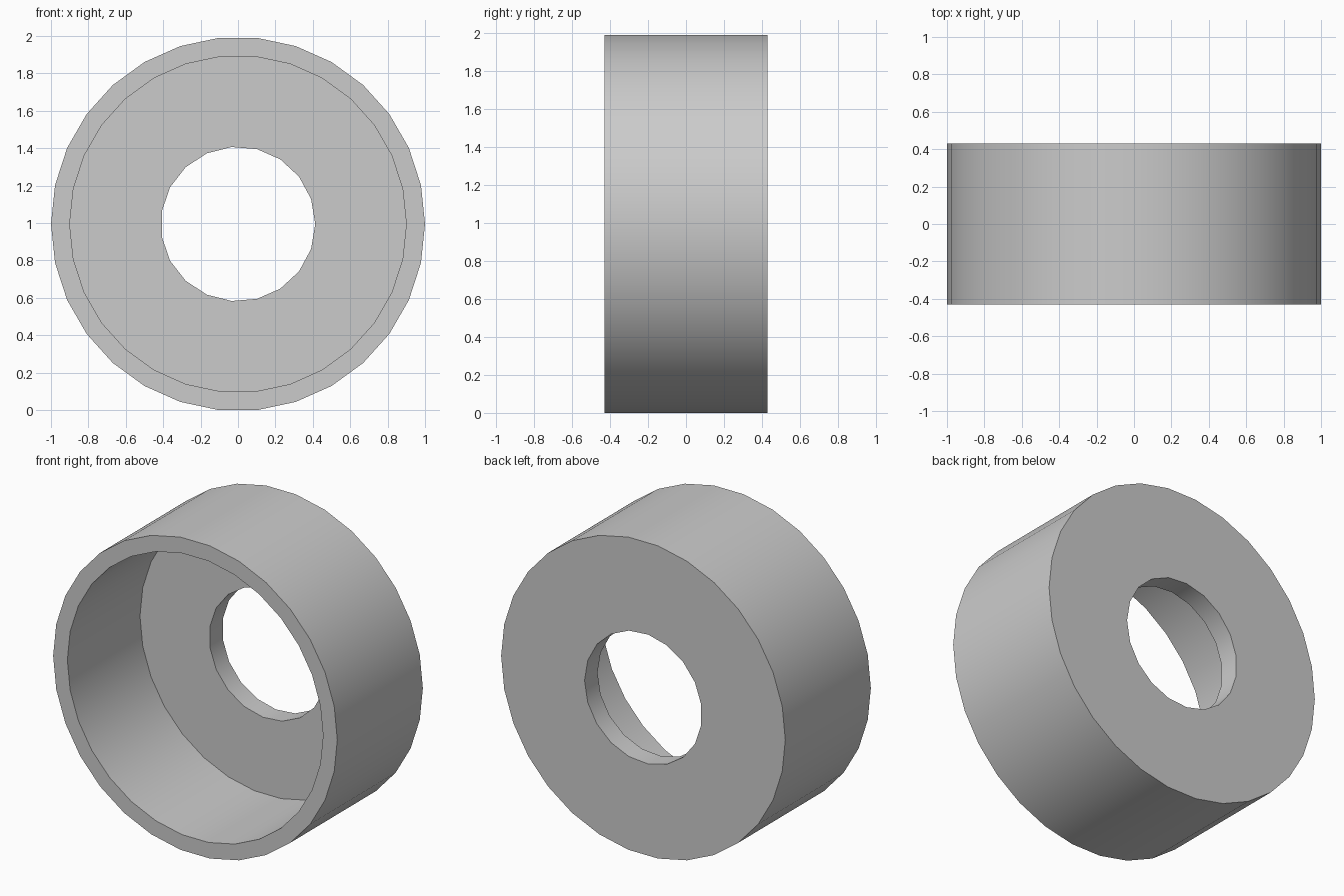
import bpy
import bmesh
from math import cos, sin, tau, radians

cube = bpy.data.objects.get("Cube")
if cube:
    bpy.data.objects.remove(cube)

OUTER_R, CAVITY_R, HOLE_R = 1.0, 0.9, 0.413
SIDES, HOLE_SIDES = 30, 19
FRONT, FLOOR, BACK = -0.43, 0.30, 0.43
CENTRE_Z = OUTER_R * cos(tau / SIDES / 2)  # flat side rests on the ground

bm = bmesh.new()


def ring(radius, y, sides):
    """Closed loop of edges around the y axis."""
    verts = [bm.verts.new((radius * cos(tau * i / sides), y,
                           CENTRE_Z + radius * sin(tau * i / sides)))
             for i in range(sides)]
    edges = [bm.edges.new((verts[i - 1], verts[i])) for i in range(sides)]
    return verts, edges


def wall(a, b):
    """Quads joining two rings with the same number of sides."""
    va, vb = a[0], b[0]
    for i in range(len(va)):
        bm.faces.new((va[i - 1], va[i], vb[i], vb[i - 1])).smooth = True


def annulus(a, b):
    """Flat face between two rings with different numbers of sides."""
    bmesh.ops.triangle_fill(bm, use_beauty=True, edges=a[1] + b[1])


outer_back = ring(OUTER_R, BACK, SIDES)
outer_front = ring(OUTER_R, FRONT, SIDES)
cavity_front = ring(CAVITY_R, FRONT, SIDES)
cavity_floor = ring(CAVITY_R, FLOOR, SIDES)
hole_floor = ring(HOLE_R, FLOOR, HOLE_SIDES)
hole_back = ring(HOLE_R, BACK, HOLE_SIDES)

# Outer wall, rim, cavity wall and bore
wall(outer_back, outer_front)
wall(outer_front, cavity_front)
wall(cavity_front, cavity_floor)
wall(hole_floor, hole_back)
# Cavity floor and back face
annulus(cavity_floor, hole_floor)
annulus(outer_back, hole_back)

bmesh.ops.recalc_face_normals(bm, faces=bm.faces[:])
mesh = bpy.data.meshes.new("cup_ring")
bm.to_mesh(mesh)
bm.free()

cup = bpy.data.objects.new("cup_ring", mesh)
bpy.context.collection.objects.link(cup)

# Plain grey material
grey = bpy.data.materials.new("light_grey")
grey.use_nodes = True
colour = (0.6, 0.6, 0.6, 1.0)
grey.diffuse_color = colour
grey.node_tree.nodes["Principled BSDF"].inputs["Base Color"].default_value = colour
mesh.materials.append(grey)

# Smooth walls, sharp rims
bpy.ops.object.select_all(action='DESELECT')
cup.select_set(True)
bpy.context.view_layer.objects.active = cup
bpy.ops.object.shade_smooth_by_angle(angle=radians(30))
